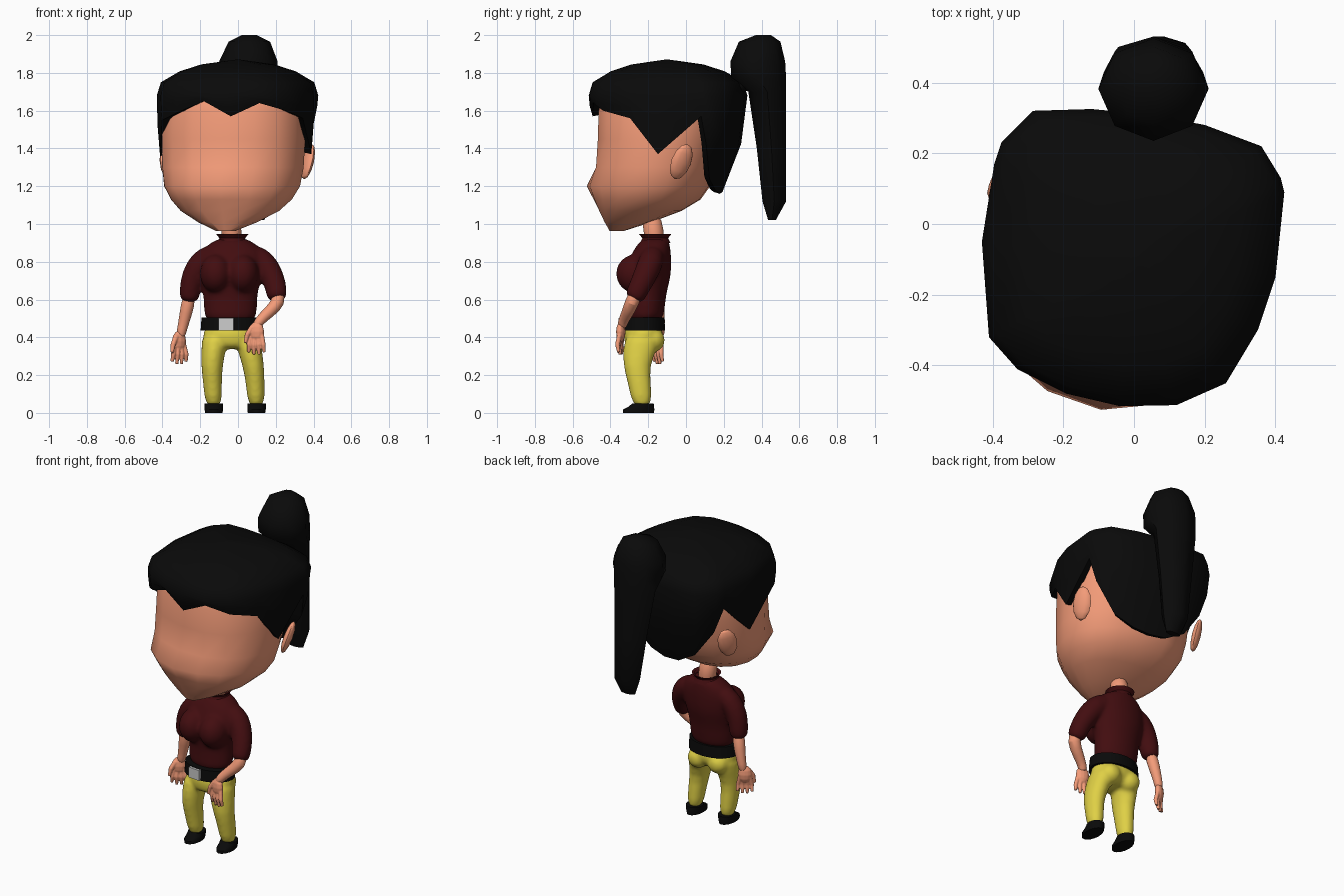
import bpy, bmesh
from math import sin, cos, pi, radians
from mathutils import Vector, Matrix, Euler


def material(name, rgb):
    m = bpy.data.materials.new(name)
    m.diffuse_color = (*rgb, 1)
    return m


SKIN = material("skin", (0.9, 0.33, 0.19))
HAIR = material("black_hair", (0.003, 0.003, 0.003))
SHIRT = material("dark_red", (0.055, 0.004, 0.005))
PANTS = material("yellow", (0.74, 0.63, 0.06))
BLACK = material("black_leather", (0.003, 0.003, 0.003))


def finish(name, bm, mat, subdiv=0, angle=50):
    bmesh.ops.recalc_face_normals(bm, faces=bm.faces)
    me = bpy.data.meshes.new(name)
    bm.to_mesh(me)
    bm.free()
    ob = bpy.data.objects.new(name, me)
    bpy.context.collection.objects.link(ob)
    if mat:
        me.materials.append(mat)
    bpy.ops.object.select_all(action='DESELECT')
    ob.select_set(True)
    bpy.context.view_layer.objects.active = ob
    bpy.ops.object.shade_smooth_by_angle(angle=radians(angle))
    if subdiv:
        ob.modifiers.new("Subdivision", 'SUBSURF').levels = subdiv
    return ob


def loft(name, rings, mat, subdiv=0, caps=(True, True)):
    """Skin a list of equal-length closed rings."""
    bm = bmesh.new()
    vs = [[bm.verts.new(p) for p in r] for r in rings]
    n = len(vs[0])
    for a, b in zip(vs, vs[1:]):
        for i in range(n):
            j = (i + 1) % n
            bm.faces.new((a[i], a[j], b[j], b[i]))
    for ring, cap in ((vs[0], caps[0]), (vs[-1], caps[1])):
        if cap:
            bm.faces.new(ring)
    return finish(name, bm, mat, subdiv)


def oval(z, cx, cy, rx, ry, n=16, e=2.0):
    """Horizontal superellipse, first point at the front (-y)."""
    f = lambda v: (1 if v >= 0 else -1) * abs(v) ** (2 / e)
    return [Vector((cx + rx * f(sin(2 * pi * i / n)), cy - ry * f(cos(2 * pi * i / n)), z))
            for i in range(n)]


def tube(name, pts, mat, n=10, subdiv=1):
    """Round tube through (x, y, z, radius) points, running downwards."""
    p = [Vector(q[:3]) for q in pts]
    rings = []
    for i, q in enumerate(pts):
        t = p[min(i + 1, len(p) - 1)] - p[max(i - 1, 0)]
        rot = Vector((0, 0, -1)).rotation_difference(t.normalized())
        rings.append([p[i] + rot @ Vector((q[3] * cos(2 * pi * k / n), q[3] * sin(2 * pi * k / n), 0))
                      for k in range(n)])
    return loft(name, rings, mat, subdiv)


def ball(name, loc, size, mat, rot=(0, 0, 0), seg=16):
    bm = bmesh.new()
    m = Matrix.LocRotScale(Vector(loc), Euler([radians(a) for a in rot]), Vector(size))
    bmesh.ops.create_uvsphere(bm, u_segments=seg, v_segments=seg // 2, radius=1, matrix=m)
    return finish(name, bm, mat)


def blend(name, parts, voxel=0.01, smooth=8):
    """Join overlapping parts into one soft skin."""
    bpy.ops.object.select_all(action='DESELECT')
    for ob in parts:
        ob.select_set(True)
    ob = bpy.context.view_layer.objects.active = parts[0]
    bpy.ops.object.join()
    ob.name = name
    r = ob.modifiers.new("Remesh", 'REMESH')
    r.mode, r.voxel_size, r.use_smooth_shade = 'VOXEL', voxel, True
    s = ob.modifiers.new("Smooth", 'SMOOTH')
    s.factor, s.iterations = 0.5, smooth


# Head: z, half width, front y, back y, nose and cheek push; turned slightly to the left
YAW = Matrix.Translation((0, -0.1, 0)) @ Matrix.Rotation(radians(-10), 4, 'Z') @ Matrix.Translation((0, 0.1, 0))
head = []
for z, hw, yf, yb, nose in [
        (0.962, 0.05, -0.41, -0.34, 0), (1.01, 0.16, -0.435, -0.19, 0), (1.07, 0.265, -0.455, -0.03, 0.012),
        (1.13, 0.325, -0.468, 0.07, 0.03), (1.2, 0.365, -0.475, 0.12, 0.06), (1.3, 0.38, -0.465, 0.16, 0.02),
        (1.45, 0.385, -0.465, 0.2, 0.005), (1.6, 0.38, -0.465, 0.22, 0),
        (1.71, 0.35, -0.43, 0.18, 0), (1.77, 0.24, -0.33, 0.08, 0)]:
    ring = oval(z, -0.018, (yf + yb) / 2, hw, (yb - yf) / 2, 16, 2.3)
    for i, k in ((0, 1), (1, 0.6), (2, 0.25), (-1, 0.9), (-2, 0.75)):
        ring[i].y -= nose * k
    head.append([YAW @ v for v in ring])
loft("head", head, SKIN)
ball("right_ear", (0.37, -0.025, 1.33), (0.026, 0.058, 0.1), SKIN, (-14, 18, 22), 12)
ball("left_ear", (-0.372, 0.115, 1.33), (0.026, 0.058, 0.1), SKIN, (-14, -14, -40), 12)
tube("neck", [(-0.04, -0.19, 1.05, 0.055), (-0.035, -0.17, 0.97, 0.052), (-0.03, -0.165, 0.88, 0.06)], SKIN, 14)

# Hair cap: x, y of widest outline, height and inset of the hairline
COLS = [(-0.04, -0.515, 1.57, .95), (0.12, -0.512, 1.64, .95), (0.26, -0.45, 1.60, .97),
        (0.35, -0.30, 1.56, .98), (0.40, -0.15, 1.37, .97), (0.425, 0.09, 1.57, .95),
        (0.415, 0.13, 1.42, .9), (0.36, 0.22, 1.24, .7), (0.20, 0.28, 1.18, .67),
        (0.04, 0.31, 1.16, .68), (-0.12, 0.325, 1.17, .69), (-0.285, 0.32, 1.24, .72),
        (-0.375, 0.23, 1.41, .88), (-0.395, 0.17, 1.56, .95), (-0.43, -0.05, 1.36, .96),
        (-0.41, -0.32, 1.55, .98), (-0.33, -0.41, 1.59, .97), (-0.19, -0.48, 1.65, .95)]


def hair_ring(place):
    out = []
    for x, y, zb, sb in COLS:
        s, z = place(zb, sb)
        out.append(Vector((x * s, -0.1 + (y + 0.1) * s, z)))
    return out


crown = [(0.03, 1.87), (0.45, 1.845), (0.72, 1.808), (0.95, 1.75), (1.0, 1.68)]
rings = [hair_ring(lambda zb, sb, c=c: c) for c in crown]
rings.append(hair_ring(lambda zb, sb: (1 - (1 - sb) * 0.25, (1.68 + zb) / 2)))
rings.append(hair_ring(lambda zb, sb: (sb, zb)))
rings.append(hair_ring(lambda zb, sb: (sb * 0.88, zb + 0.01)))
loft("hair_cap", rings, HAIR, caps=(True, False))

# Ponytail: z, centre x, front y, back y, half width
tail = [(2.0, 0.06, 0.37, 0.45, 0.04), (1.965, 0.06, 0.28, 0.5, 0.11), (1.86, 0.055, 0.235, 0.525, 0.155),
        (1.77, 0.055, 0.24, 0.53, 0.155), (1.70, 0.055, 0.33, 0.53, 0.14), (1.4, 0.07, 0.375, 0.53, 0.11),
        (1.12, 0.085, 0.405, 0.53, 0.085), (1.02, 0.09, 0.435, 0.475, 0.05)]
loft("ponytail", [oval(z, cx, (a + b) / 2, hw, (b - a) / 2, 8) for z, cx, a, b, hw in tail], HAIR)
tube("hair_tie", [(0.05, 0.36, 1.79, 0.06), (0.045, 0.27, 1.73, 0.045), (0.035, 0.18, 1.69, 0.07)], HAIR, 8, 0)

# Shirt: torso, bust and sleeves blended, plus a collar
torso = [(0.93, -0.03, -0.16, 0.07, 0.07), (0.89, -0.03, -0.172, 0.135, 0.088),
         (0.85, -0.032, -0.182, 0.175, 0.105), (0.79, -0.035, -0.195, 0.185, 0.12),
         (0.72, -0.04, -0.2, 0.17, 0.123), (0.65, -0.04, -0.203, 0.15, 0.105),
         (0.57, -0.04, -0.207, 0.142, 0.097), (0.46, -0.04, -0.22, 0.148, 0.102)]
shirt = [loft("shirt_torso", [oval(*r) for r in torso], SHIRT, 1)]
for x in (-0.118, 0.025):
    shirt.append(ball("bust", (x, -0.268, 0.737), (0.088, 0.108, 0.105), SHIRT, (-22, 0, 0)))
shirt.append(tube("left_sleeve", [
    (-0.11, -0.17, 0.855, 0.06), (-0.2, -0.172, 0.805, 0.068), (-0.243, -0.17, 0.72, 0.064),
    (-0.255, -0.165, 0.65, 0.058), (-0.26, -0.16, 0.58, 0.056)], SHIRT, 12))
shirt.append(tube("right_sleeve", [
    (0.05, -0.17, 0.855, 0.06), (0.135, -0.182, 0.805, 0.072), (0.185, -0.22, 0.72, 0.066),
    (0.205, -0.255, 0.65, 0.058), (0.206, -0.283, 0.59, 0.057)], SHIRT, 12))
blend("shirt", shirt, smooth=14)
collar = [oval(z, -0.03, -0.163, r, r) for z, r in ((0.90, 0.08), (0.925, 0.068), (0.946, 0.085), (0.94, 0.07))]
loft("collar", collar, SHIRT, caps=(False, False))

# Arms and hands
tube("left_forearm", [(-0.255, -0.16, 0.63, 0.04), (-0.275, -0.145, 0.53, 0.036), (-0.297, -0.137, 0.44, 0.026),
                      (-0.305, -0.14, 0.4, 0.028)], SKIN)
tube("right_forearm", [(0.207, -0.26, 0.65, 0.036), (0.22, -0.285, 0.585, 0.041), (0.16, -0.31, 0.53, 0.034),
                       (0.105, -0.335, 0.48, 0.027), (0.1, -0.34, 0.45, 0.028)], SKIN)


def hand(side, x, y, z, yaw):
    """Palm with four fingers and a thumb hanging from the wrist."""
    m = Matrix.Translation((x, y, z)) @ Matrix.Rotation(radians(yaw), 4, 'Z')
    at = lambda px, py, pz, r: (*(m @ Vector((px, py, pz))), r)
    parts = [ball("palm", (x, y, z - 0.045), (0.042, 0.024, 0.055), SKIN, (0, 0, yaw), 12)]
    for i in range(4):
        u = (1.5 - i) * 0.021
        parts.append(tube("finger", [at(u * 0.9, 0, -0.06, 0.013), at(u * 1.25, -0.008, -0.115, 0.013),
                                     at(u * 1.35, 0, -0.172 + 0.012 * abs(i - 1.5), 0.009)], SKIN, 8))
    parts.append(tube("thumb", [at(-0.02, -0.005, -0.02, 0.016), at(-0.046, -0.018, -0.06, 0.014),
                                at(-0.056, -0.022, -0.105, 0.009)], SKIN, 8))
    blend(side + "_hand", parts, 0.004, 3)


hand("left", -0.312, -0.145, 0.425, 30)
hand("right", 0.098, -0.345, 0.475, -15)

# Belt and buckle
belt = [oval(z, -0.038, -0.228, rx, ry, 20) for z, rx, ry in
        ((0.435, 0.13, 0.09), (0.435, 0.16, 0.118), (0.505, 0.155, 0.113), (0.505, 0.12, 0.08))]
loft("belt", belt, BLACK)
bm = bmesh.new()
bmesh.ops.create_cube(bm, size=1, matrix=Matrix.LocRotScale(
    Vector((-0.062, -0.343, 0.47)), Euler((0, 0, radians(-7))), Vector((0.08, 0.02, 0.065))))
finish("buckle", bm, None)

# Trousers (seat, legs and buttocks blended) and shoes
pelvis = [(0.47, -0.036, -0.225, 0.148, 0.105), (0.41, -0.035, -0.225, 0.155, 0.108),
          (0.37, -0.035, -0.23, 0.145, 0.098), (0.335, -0.035, -0.24, 0.09, 0.07)]
pants = [loft("trouser_seat", [oval(*r) for r in pelvis], PANTS, 1)]
LEG = [(0.43, -0.222, 0.075, 0.1), (0.34, -0.242, 0.067, 0.094), (0.25, -0.264, 0.059, 0.072),
       (0.15, -0.245, 0.05, 0.062), (0.02, -0.23, 0.047, 0.055)]
for side, xs in (("left", (-0.12, -0.128, -0.139, -0.135, -0.128)), ("right", (0.045, 0.06, 0.082, 0.092, 0.098))):
    pants.append(loft("leg", [oval(z, x, y, rx, ry, 14) for x, (z, y, rx, ry) in zip(xs, LEG)], PANTS, 1))
    pants.append(ball("buttock", (-0.037 + (xs[0] + 0.037) * 0.85, -0.175, 0.385), (0.068, 0.066, 0.065), PANTS))
    x = xs[-1]
    shoe = [(0.0, x, -0.252, 0.046, 0.082), (0.018, x, -0.25, 0.049, 0.083),
            (0.034, x, -0.236, 0.049, 0.066), (0.05, x, -0.228, 0.049, 0.057)]
    loft(side + "_shoe", [oval(*r) for r in shoe], BLACK)
blend("trousers", pants)
